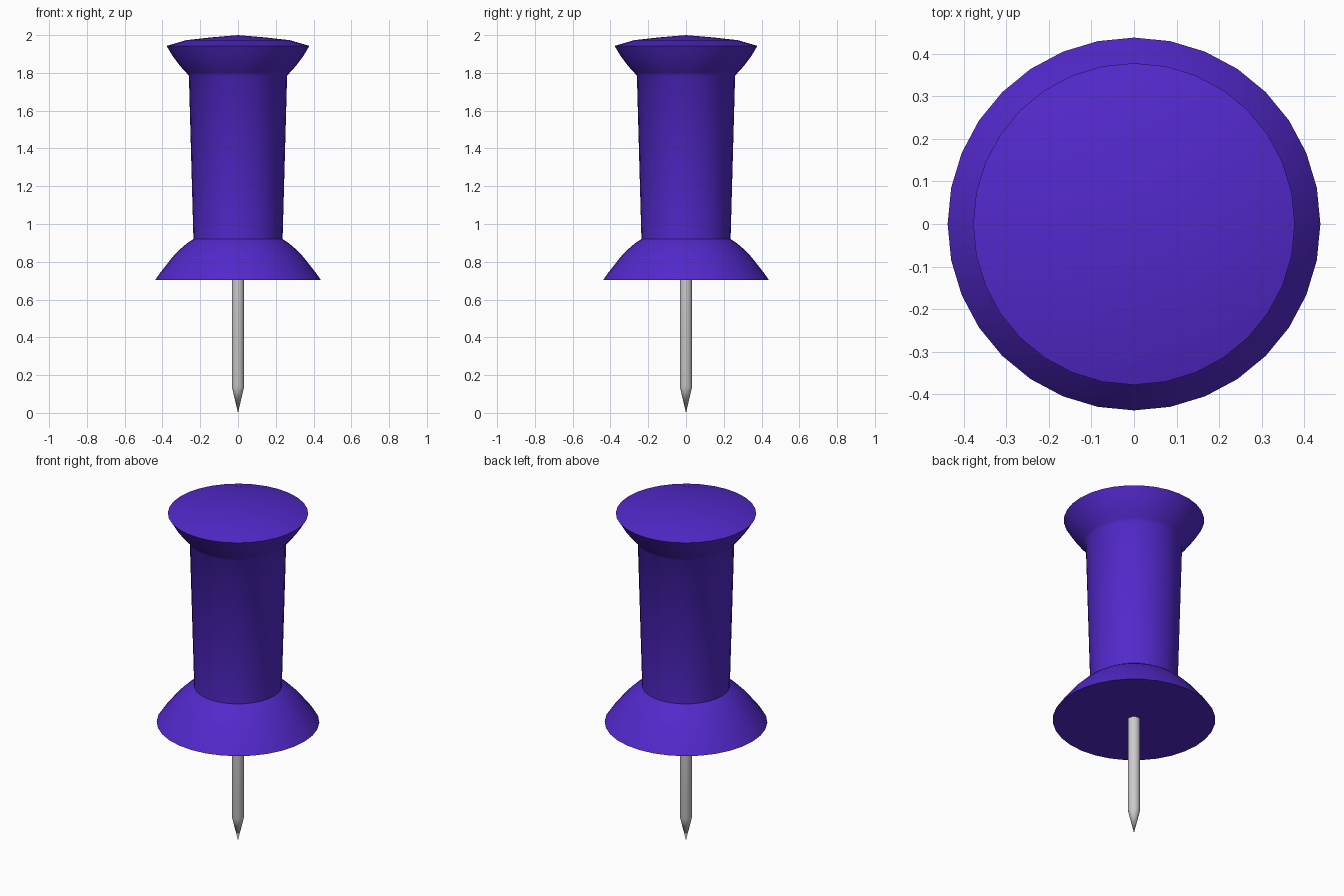
import bpy, bmesh, math

if "Cube" in bpy.data.objects:
    bpy.data.objects.remove(bpy.data.objects["Cube"])


def lathe(name, profile, sides, color=None, sharp=35):
    """Spin an (r, z) profile round the z axis; r = 0 gives a pole."""
    bm = bmesh.new()
    rings = []
    for r, z in profile:
        if r == 0:
            rings.append([bm.verts.new((0, 0, z))] * sides)
        else:
            rings.append([bm.verts.new((r * math.cos(2 * math.pi * i / sides),
                                        r * math.sin(2 * math.pi * i / sides), z))
                          for i in range(sides)])
    for lo, hi in zip(rings, rings[1:]):
        for i in range(sides):
            j = (i + 1) % sides
            bm.faces.new(dict.fromkeys((lo[i], lo[j], hi[j], hi[i])))
    bmesh.ops.recalc_face_normals(bm, faces=bm.faces)
    mesh = bpy.data.meshes.new(name)
    bm.to_mesh(mesh)
    bm.free()
    obj = bpy.data.objects.new(name, mesh)
    bpy.context.collection.objects.link(obj)
    if color:
        mat = bpy.data.materials.new(name + "_plastic")
        mat.diffuse_color = color
        mat.use_nodes = True
        mat.node_tree.nodes["Principled BSDF"].inputs["Base Color"].default_value = mat.diffuse_color
        mesh.materials.append(mat)
    bpy.ops.object.select_all(action='DESELECT')
    obj.select_set(True)
    bpy.context.view_layer.objects.active = obj
    bpy.ops.object.shade_smooth_by_angle(angle=math.radians(sharp))
    return obj


# Plastic handle: flared base, tapered grip, bowl-shaped head with domed top
lathe("handle", [
    (0, 0.704), (0.438, 0.704), (0.415, 0.738), (0.382, 0.78), (0.345, 0.827),
    (0.305, 0.868), (0.27, 0.898), (0.236, 0.92),
    (0.26, 1.785), (0.273, 1.80), (0.307, 1.837), (0.345, 1.888),
    (0.378, 1.943), (0.275, 1.973), (0.14, 1.988), (0, 2.0),
], 32, (0.085, 0.022, 0.60, 1), 50)

# Steel needle with a tapered point
lathe("needle", [(0, 0.0), (0.033, 0.14), (0.033, 0.72), (0, 0.72)], 16)
